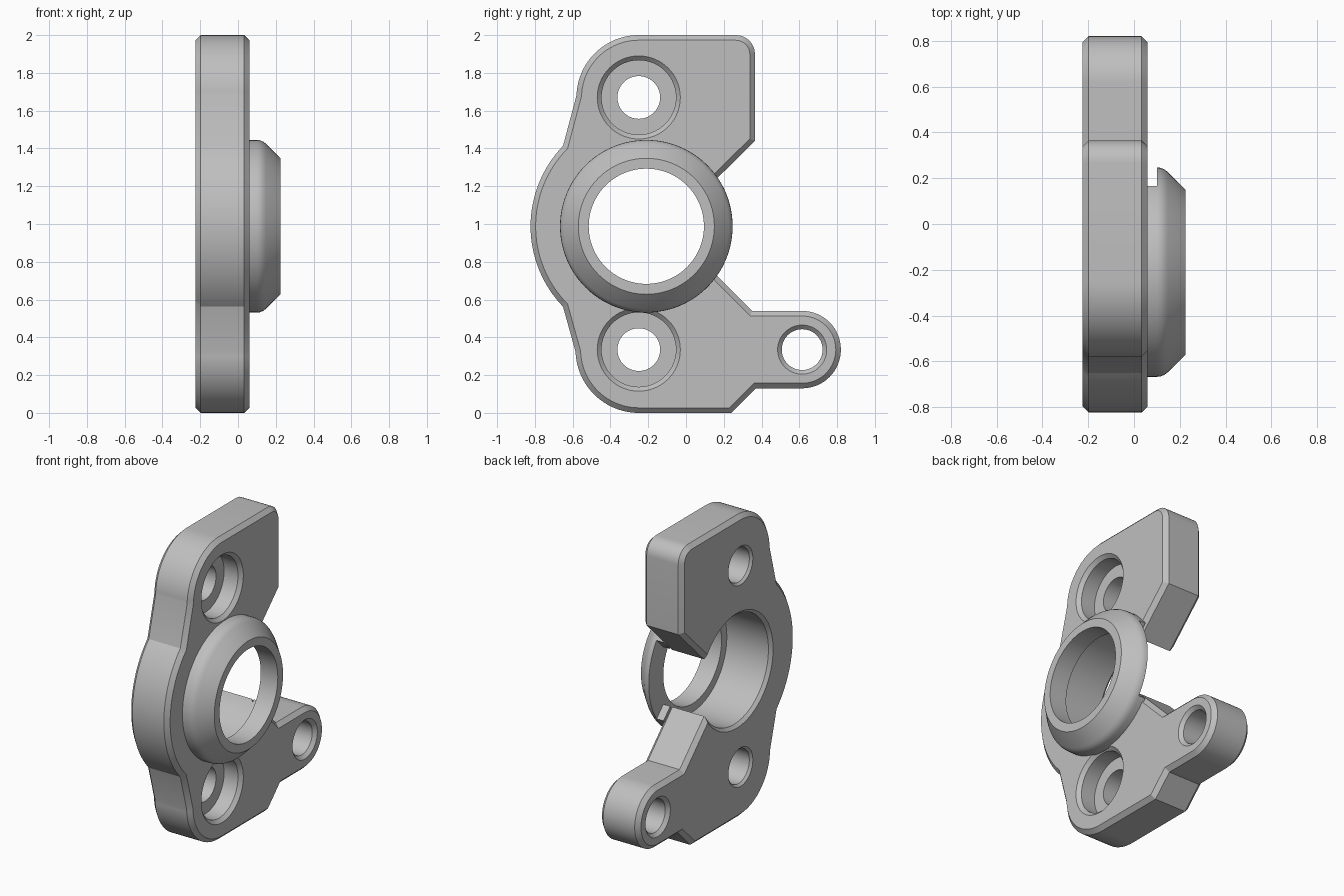
import bpy, bmesh, math

cube = bpy.data.objects.get("Cube")
if cube:
    bpy.data.objects.remove(cube, do_unlink=True)

BACK, FACE, TIP = -0.225, 0.06, 0.225   # x levels of plate and collar
STEP = 0.10                             # underside of the collar lip
CHAMFER = 0.027
BORE = (-0.21, 0.988)                   # hole centres as (y, z)
TOP_HOLE, LOW_HOLE, ARM_HOLE = (-0.25, 1.67), (-0.25, 0.335), (0.615, 0.335)
APEX = (-0.095, 0.985)


def arc(centre, radius, start, end, steps):
    """Points of an arc in the y-z plane, angles in degrees."""
    angles = [math.radians(start + (end - start) * i / steps) for i in range(steps + 1)]
    return [(centre[0] + radius * math.cos(a), centre[1] + radius * math.sin(a)) for a in angles]


def finish(bm, name):
    bmesh.ops.recalc_face_normals(bm, faces=bm.faces)
    mesh = bpy.data.meshes.new(name)
    bm.to_mesh(mesh)
    bm.free()
    obj = bpy.data.objects.new(name, mesh)
    bpy.context.collection.objects.link(obj)
    return obj


def prism(name, points, x0, x1, chamfer=0):
    """Extrude a y-z outline along x and chamfer both rims."""
    bm = bmesh.new()
    face = bm.faces.new([bm.verts.new((x0, y, z)) for y, z in points])
    new = bmesh.ops.extrude_face_region(bm, geom=[face])["geom"]
    for v in new:
        if isinstance(v, bmesh.types.BMVert):
            v.co.x = x1
    bmesh.ops.recalc_face_normals(bm, faces=bm.faces)
    if chamfer:
        rims = [e for e in bm.edges if abs(e.verts[0].co.x - e.verts[1].co.x) < 1e-5]
        bmesh.ops.bevel(bm, geom=rims, offset=chamfer, segments=1, affect='EDGES')
    return finish(bm, name)


def turned(name, centre, profile, steps=96):
    """Solid of revolution about an x-axis line from (x, radius) pairs."""
    bm = bmesh.new()
    rings = []
    for x, r in profile:
        ring = arc(centre, r, 0, 360, steps)[:-1]
        rings.append([bm.verts.new((x, y, z)) for y, z in ring])
    for a, b in zip(rings, rings[1:]):
        for i in range(steps):
            j = (i + 1) % steps
            bm.faces.new((a[i], a[j], b[j], b[i]))
    bm.faces.new(rings[0])
    bm.faces.new(rings[-1])
    return finish(bm, name)


def combine(obj, other, operation):
    """Apply a boolean and discard the second object."""
    mod = obj.modifiers.new("cut", 'BOOLEAN')
    mod.object, mod.operation, mod.solver = other, operation, 'EXACT'
    graph = bpy.context.evaluated_depsgraph_get()
    mesh = bpy.data.meshes.new_from_object(obj.evaluated_get(graph))
    obj.modifiers.clear()
    obj.data = mesh
    bpy.data.objects.remove(other, do_unlink=True)


# Plate with rounded lugs, side arm and wedge opening
outline = (
    [(0.365, 1.44)]
    + arc((0.265, 1.9), 0.1, 0, 90, 8)
    + arc(TOP_HOLE, 0.33, 90, 178, 24)
    + arc(BORE, 0.613, 136, 224, 32)
    + arc(LOW_HOLE, 0.335, 182, 270, 24)
    + [(0.24, 0.0), (0.37, 0.13)]
    + arc(ARM_HOLE, 0.205, -90, 90, 32)
    + [(0.35, 0.54), APEX]
)
plate = prism("bracket_plate", outline, BACK, FACE, CHAMFER)

# Counterbored bolt holes
for centre in (TOP_HOLE, LOW_HOLE):
    hole = turned("bolt_hole", centre, [
        (BACK - 0.01, 0.138), (BACK + 0.015, 0.113), (-0.065, 0.113),
        (-0.065, 0.197), (FACE - 0.023, 0.197), (FACE + 0.01, 0.23)], 64)
    combine(plate, hole, 'DIFFERENCE')

# Arm hole, chamfered on both sides
hole = turned("arm_hole", ARM_HOLE, [
    (BACK - 0.01, 0.14), (BACK + 0.022, 0.108),
    (FACE - 0.022, 0.108), (FACE + 0.01, 0.14)], 64)
combine(plate, hole, 'DIFFERENCE')

# Collar with rounded shoulder, relieved under the lip by the wedge
collar = turned("collar", BORE, [
    (FACE - 0.01, 0.457), (STEP, 0.457), (0.117, 0.455), (0.133, 0.448),
    (0.148, 0.437), (TIP, 0.36)])
wedge = prism("wedge", [APEX, (APEX[0] + 1, APEX[1] + 1), (APEX[0] + 1, APEX[1] - 1)], -0.5, STEP)
combine(collar, wedge, 'DIFFERENCE')
combine(plate, collar, 'UNION')

# Stepped main bore
bore = turned("main_bore", BORE, [
    (BACK - 0.01, 0.39), (BACK + 0.02, 0.36), (STEP, 0.36),
    (STEP, 0.305), (TIP + 0.05, 0.305)])
combine(plate, bore, 'DIFFERENCE')

# Plain grey metal
grey = bpy.data.materials.new("mid_grey")
grey.use_nodes = True
colour = (0.52, 0.52, 0.52, 1)
grey.diffuse_color = colour
grey.node_tree.nodes["Principled BSDF"].inputs["Base Color"].default_value = colour
plate.data.materials.clear()
plate.data.materials.append(grey)
for poly in plate.data.polygons:
    poly.material_index = 0

bpy.ops.object.select_all(action='DESELECT')
plate.select_set(True)
bpy.context.view_layer.objects.active = plate
bpy.ops.object.shade_smooth_by_angle(angle=math.radians(25))
